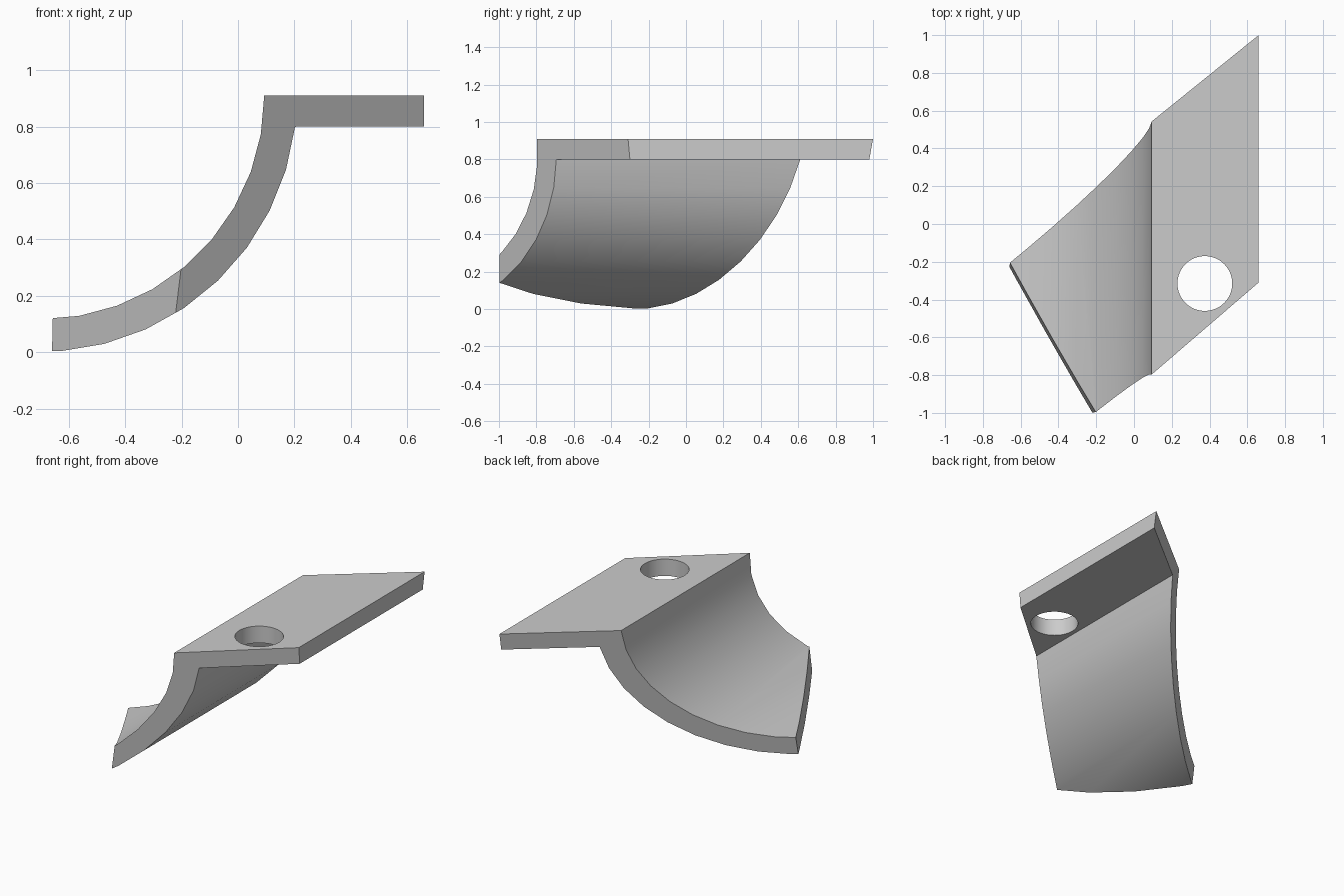
import bpy, bmesh, math
from mathutils import Vector

cube = bpy.data.objects.get("Cube")
if cube:
    bpy.data.objects.remove(cube, do_unlink=True)

# One plain grey material
grey = bpy.data.materials.new("light grey")
grey.use_nodes = True
colour = (0.6, 0.6, 0.6, 1.0)
grey.diffuse_color = colour
grey.node_tree.nodes["Principled BSDF"].inputs["Base Color"].default_value = colour

# Bracket profile in XZ: curved wall with a flat flange on top
CX, CZ = -0.70, 0.91
EDGE_X, TOP, UNDER = 0.66, 0.91, 0.80


def arc_point(radius, degrees):
    a = math.radians(degrees)
    return (CX + radius * math.cos(a), CZ - radius * math.sin(a))


upper = [arc_point(0.793, 10 * i) for i in range(11)]
lower = [arc_point(0.909, 7 + 9.8 * i) for i in range(10)]
profile = [(EDGE_X, UNDER), (EDGE_X, TOP)] + upper + lower[::-1]

# Extrude the profile along Y
bm = bmesh.new()
face = bm.faces.new([bm.verts.new((x, -1.8, z)) for x, z in profile])
extruded = bmesh.ops.extrude_face_region(bm, geom=[face])
bmesh.ops.translate(bm, vec=(0, 3.6, 0),
                    verts=[g for g in extruded["geom"] if isinstance(g, bmesh.types.BMVert)])
bmesh.ops.recalc_face_normals(bm, faces=bm.faces[:])


def trim(point, normal):
    """Cut away everything on the normal's side and cap the cut."""
    cut = bmesh.ops.bisect_plane(bm, geom=bm.verts[:] + bm.edges[:] + bm.faces[:],
                                 dist=1e-6, plane_co=point,
                                 plane_no=Vector(normal).normalized(), clear_outer=True)
    edges = [g for g in cut["geom_cut"] if isinstance(g, bmesh.types.BMEdge)]
    bmesh.ops.edgeloop_fill(bm, edges=edges)


# Slanted back, front and lower end
trim((0.09, 0.54, 0.91), (-0.807, 1, -0.18))
trim((0.09, -0.80, 0.91), (0.86, -1, -0.09))
trim((-0.784, 0, 0), (-1, -0.546, 0.13))
bmesh.ops.recalc_face_normals(bm, faces=bm.faces[:])

mesh = bpy.data.meshes.new("curved_bracket")
bm.to_mesh(mesh)
bm.free()
mesh.materials.append(grey)
bracket = bpy.data.objects.new("curved_bracket", mesh)
bpy.context.collection.objects.link(bracket)

# Round bolt hole through the flange
bpy.ops.mesh.primitive_cylinder_add(vertices=64, radius=0.145, depth=0.4,
                                    location=(0.375, -0.315, 0.855))
cutter = bpy.context.object
cutter.name = "hole_cutter"
cutter.hide_render = True
cutter.data.materials.append(grey)
hole = bracket.modifiers.new("bolt_hole", 'BOOLEAN')
hole.operation = 'DIFFERENCE'
hole.solver = 'EXACT'
hole.object = cutter

bpy.ops.object.select_all(action='DESELECT')
bracket.select_set(True)
bpy.context.view_layer.objects.active = bracket
bpy.ops.object.modifier_apply(modifier=hole.name)
bpy.data.objects.remove(cutter, do_unlink=True)

# Smooth curves, crisp edges
bpy.ops.object.shade_smooth_by_angle(angle=math.radians(30))
